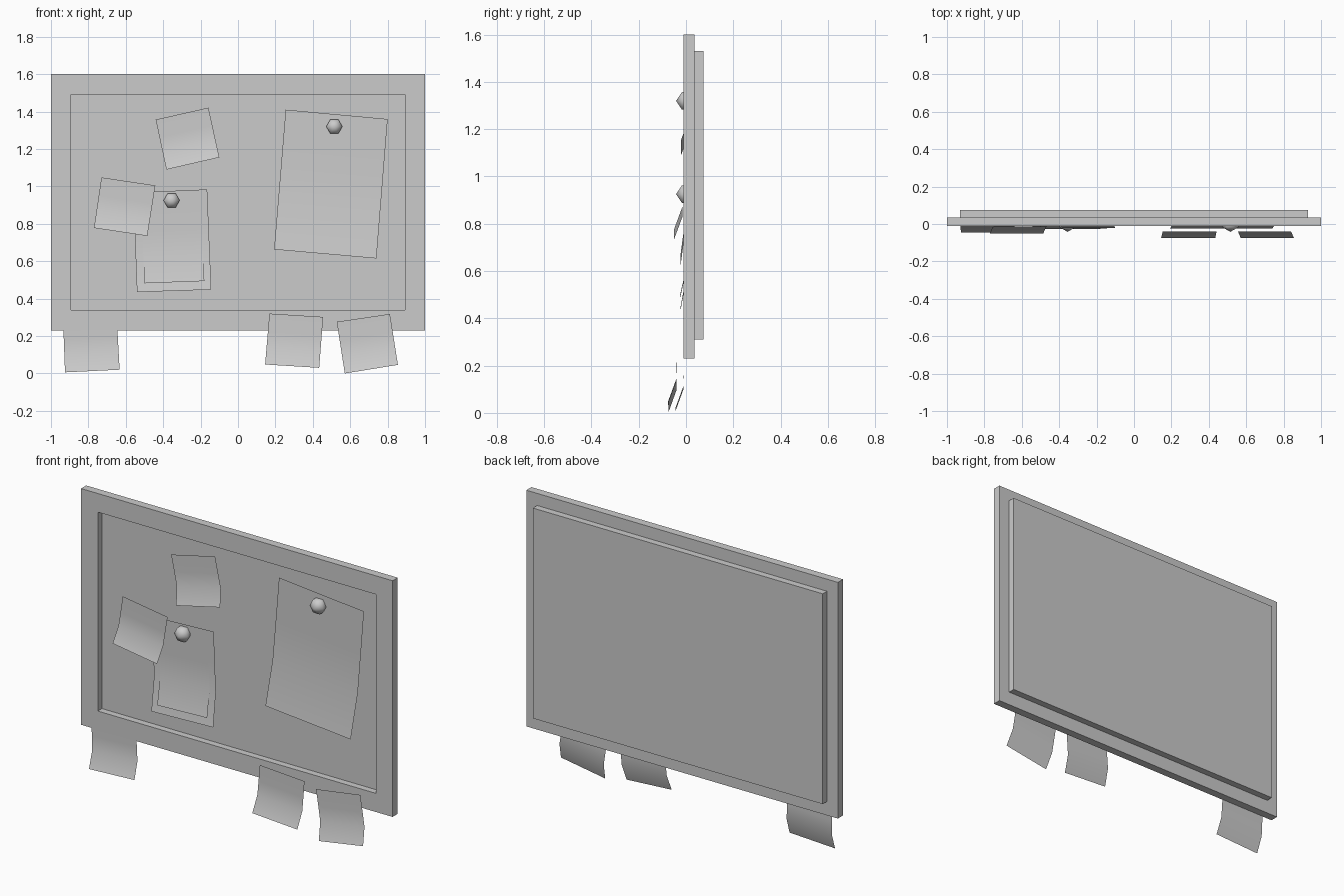
import bpy, bmesh, math
from mathutils import Vector, Matrix

if "Cube" in bpy.data.objects:
    bpy.data.objects.remove(bpy.data.objects["Cube"])


def finish(bm, name, smooth=False):
    me = bpy.data.meshes.new(name)
    bm.to_mesh(me)
    bm.free()
    ob = bpy.data.objects.new(name, me)
    bpy.context.collection.objects.link(ob)
    for p in me.polygons:
        p.use_smooth = smooth
    return ob


def box(lo, hi):
    bm = bmesh.new()
    lo, hi = Vector(lo), Vector(hi)
    size = Matrix.Diagonal((*(hi - lo), 1))
    bmesh.ops.create_cube(bm, size=1, matrix=Matrix.Translation((lo + hi) / 2) @ size)
    return bm


def paper(name, y, tl, tr, br, bl, curl=0.036):
    """Sheet given by its front corners, lower third curling forward."""
    bm = bmesh.new()
    rows = []
    for v, d in ((0, 0), (0.35, 0), (0.65, 0.03), (1, 1)):
        row = []
        for a, b in ((tl, bl), (tr, br)):
            p = Vector(a).lerp(Vector(b), v)
            row.append(bm.verts.new((p.x, y - curl * d, p.y)))
        rows.append(row)
    for (a, b), (c, d) in zip(rows, rows[1:]):
        bm.faces.new((a, c, d, b))
    return finish(bm, name, True)


def pin(name, x, z):
    bm = bmesh.new()
    m = (Matrix.Translation((x, 0.008, z)) @ Matrix.Rotation(math.pi / 2, 4, 'X')
         @ Matrix.Rotation(math.pi / 6, 4, 'Z'))
    bmesh.ops.create_uvsphere(bm, u_segments=6, v_segments=3, radius=0.05, matrix=m)
    return finish(bm, name, True)


# Board frame with recessed front
bm = box((-1, -0.011, 0.23), (1, 0.036, 1.6))
bm.normal_update()
front = [f for f in bm.faces if f.normal.y < -0.9]
bmesh.ops.inset_region(bm, faces=front, thickness=0.108, use_even_offset=True)
inner = bmesh.ops.extrude_face_region(bm, geom=front)
bmesh.ops.delete(bm, geom=[f for f in front if f.is_valid], context='FACES_ONLY')
bmesh.ops.translate(bm, vec=(0, 0.038, 0),
                    verts=[g for g in inner['geom'] if isinstance(g, bmesh.types.BMVert)])
bmesh.ops.recalc_face_normals(bm, faces=bm.faces)
finish(bm, "board_frame")

# Backing panel
finish(box((-0.93, 0.036, 0.31), (0.93, 0.075, 1.53)), "back_panel")

# Sheets pinned inside the frame
paper("large_sheet", 0.012, (.255, 1.41), (.80, 1.36), (.74, .615), (.193, .663))
paper("photo_card", 0.013, (-.56, .967), (-.165, .984), (-.143, .448), (-.54, .435))
paper("photo_print", 0.010, (-.518, .92), (-.203, .936), (-.18, .494), (-.5, .482))

# Small square notes
paper("note_top", 0.015, (-.44, 1.357), (-.158, 1.421), (-.10, 1.155), (-.383, 1.09))
paper("note_left", -0.014, (-.73, 1.048), (-.442, 1.005), (-.485, .735), (-.77, .778))
paper("note_low_left", -0.009, (-.935, .28), (-.648, .293), (-.633, .02), (-.925, .006))
paper("note_low_middle", -0.040, (.168, .32), (.455, .302), (.434, .03), (.145, .048))
paper("note_low_right", -0.039, (.528, .276), (.812, .318), (.855, .046), (.571, 0))

# Push pins
pin("pin_photo", -0.355, 0.925)
pin("pin_large_sheet", 0.515, 1.32)
